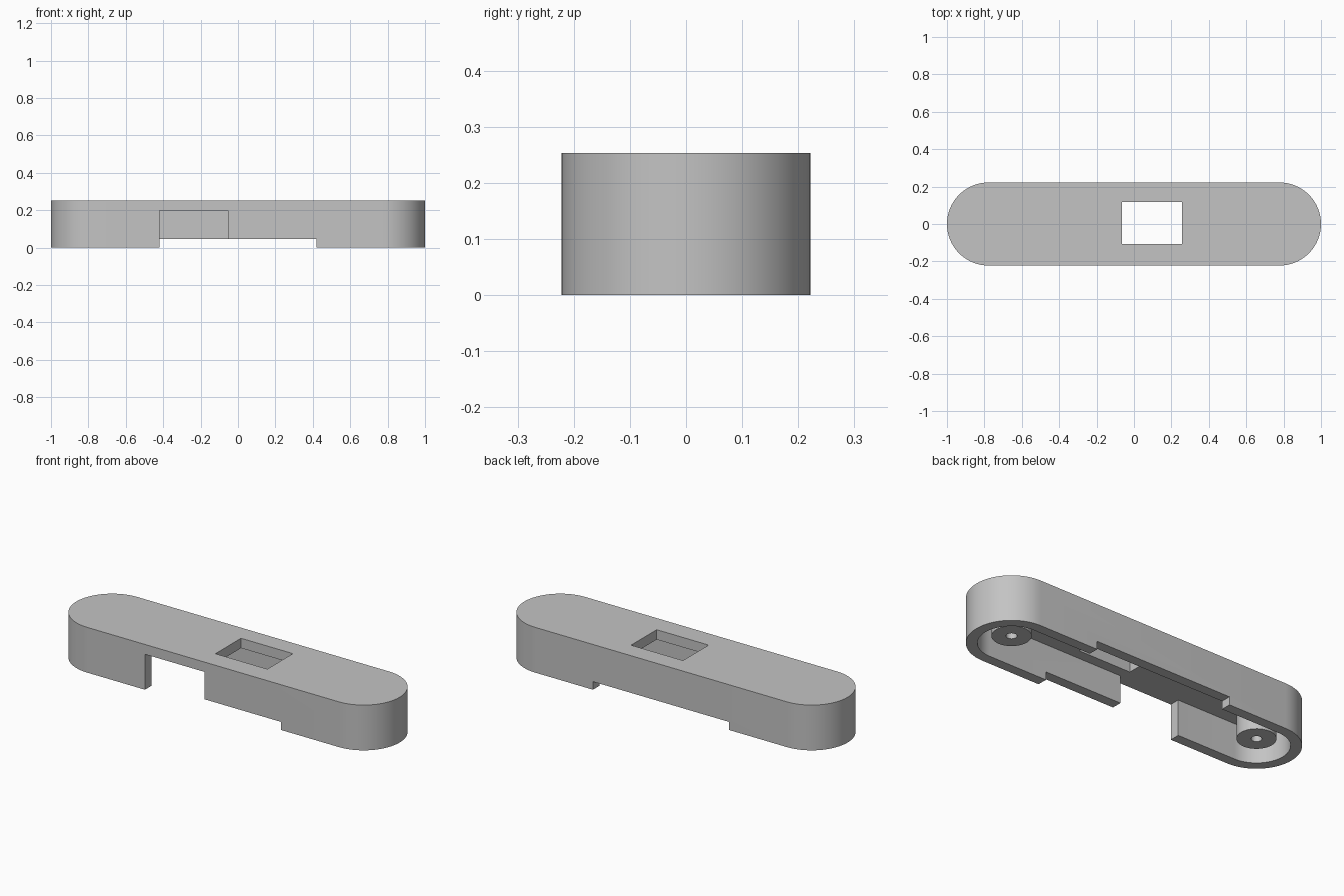
import bpy, bmesh, math
from mathutils import Matrix

if "Cube" in bpy.data.objects:
    bpy.data.objects.remove(bpy.data.objects["Cube"], do_unlink=True)

END = 0.778       # centre of each rounded end
RADIUS = 0.222
HEIGHT = 0.253
WALL = 0.056
CEILING = 0.198

grey = bpy.data.materials.new("plain grey")
grey.use_nodes = True
grey.diffuse_color = (0.55, 0.55, 0.55, 1)
grey.node_tree.nodes["Principled BSDF"].inputs["Base Color"].default_value = grey.diffuse_color


def finish(name, bm):
    mesh = bpy.data.meshes.new(name)
    bmesh.ops.recalc_face_normals(bm, faces=bm.faces)
    bm.to_mesh(mesh)
    bm.free()
    mesh.materials.append(grey)
    ob = bpy.data.objects.new(name, mesh)
    bpy.context.collection.objects.link(ob)
    return ob


def capsule(name, radius, z0, z1, steps=32):
    """Upright prism with two straight sides and two round ends."""
    bm = bmesh.new()
    verts = []
    for side in (1, -1):
        for i in range(steps + 1):
            a = math.pi * (i / steps - 0.5)
            verts.append(bm.verts.new((side * (END + radius * math.cos(a)),
                                       side * radius * math.sin(a), z0)))
    face = bm.faces.new(verts)
    top = bmesh.ops.extrude_face_region(bm, geom=[face])["geom"]
    bmesh.ops.translate(bm, vec=(0, 0, z1 - z0),
                        verts=[v for v in top if isinstance(v, bmesh.types.BMVert)])
    return finish(name, bm)


def box(name, x, y, z):
    bm = bmesh.new()
    bmesh.ops.create_cube(bm, size=1)
    for v in bm.verts:
        v.co = [r[0] if c < 0 else r[1] for c, r in zip(v.co, (x, y, z))]
    return finish(name, bm)


def cylinder(name, x, radius, z0, z1):
    bm = bmesh.new()
    bmesh.ops.create_cone(bm, cap_ends=True, segments=40, radius1=radius, radius2=radius,
                          depth=z1 - z0, matrix=Matrix.Translation((x, 0, (z0 + z1) / 2)))
    return finish(name, bm)


def activate(ob):
    bpy.ops.object.select_all(action='DESELECT')
    ob.select_set(True)
    bpy.context.view_layer.objects.active = ob


def cut(ob, cutter):
    mod = ob.modifiers.new("cut", 'BOOLEAN')
    mod.operation = 'DIFFERENCE'
    mod.solver = 'EXACT'
    mod.object = cutter
    activate(ob)
    bpy.ops.object.modifier_apply(modifier=mod.name)
    bpy.data.objects.remove(cutter, do_unlink=True)


def smooth(ob):
    activate(ob)
    bpy.ops.object.shade_smooth_by_angle(angle=math.radians(30))


# Hollow cover, open underneath
shell = capsule("cover_shell", RADIUS, 0, HEIGHT)
cut(shell, capsule("cavity", RADIUS - WALL, -0.1, CEILING))
# Shallow relief across both long sides
cut(shell, box("relief", (-0.42, 0.42), (-0.4, 0.4), (-0.1, 0.045)))
# Tall opening in the front wall
cut(shell, box("front_opening", (-0.42, -0.053), (-0.4, -0.14), (-0.1, CEILING)))
# Window through the top
cut(shell, box("window", (-0.064, 0.257), (-0.108, 0.118), (0.1, 0.4)))
smooth(shell)

# Screw bosses under the top at both ends
for side, label in ((1, "left"), (-1, "right")):
    boss = cylinder(label + "_screw_boss", side * END, 0.098, 0.04, CEILING + 0.01)
    cut(boss, cylinder("screw_hole", side * END, 0.027, -0.1, CEILING))
    smooth(boss)
